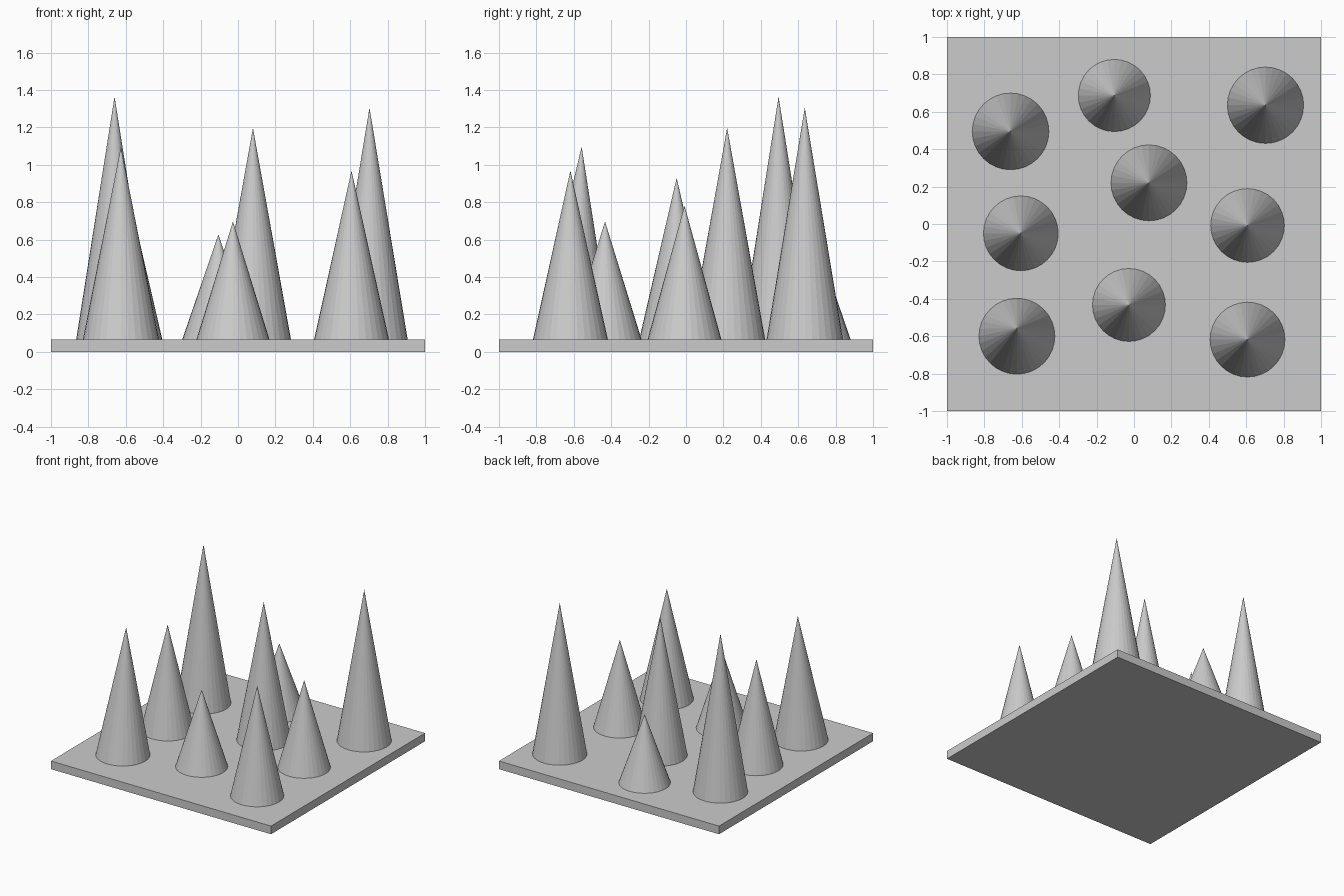
import bpy

if "Cube" in bpy.data.objects:
    bpy.data.objects.remove(bpy.data.objects["Cube"])

PLATE_H = 0.067

# base plate
bpy.ops.mesh.primitive_cube_add(size=1, location=(0, 0, PLATE_H / 2))
plate = bpy.context.object
plate.name = "base_plate"
plate.scale = (2, 2, PLATE_H)
bpy.ops.object.transform_apply(location=False, rotation=False, scale=True)


def spike(x, y, radius, top, lean_y=0.0):
    """Flat-shaded cone from the plate top up to z = top; tip shifted by lean_y."""
    h = top - PLATE_H
    bpy.ops.mesh.primitive_cone_add(vertices=32, radius1=radius, radius2=0, depth=h,
                                    location=(x, y, PLATE_H + h / 2))
    ob = bpy.context.object
    ob.name = "spike"
    tip = max(ob.data.vertices, key=lambda v: v.co.z)
    tip.co.y += lean_y


# spikes, row by row: x, y, base radius, tip height, tip lean
for s in [
    (-0.66, 0.495, 0.205, 1.365),
    (-0.105, 0.687, 0.193, 0.627),
    (0.703, 0.635, 0.204, 1.305),
    (0.08, 0.22, 0.203, 1.197),
    (-0.605, -0.05, 0.2, 0.93),
    (0.607, -0.008, 0.197, 0.782),
    (-0.626, -0.60, 0.203, 1.097, 0.042),
    (-0.027, -0.433, 0.195, 0.697),
    (0.607, -0.618, 0.2, 0.969),
]:
    spike(*s)
